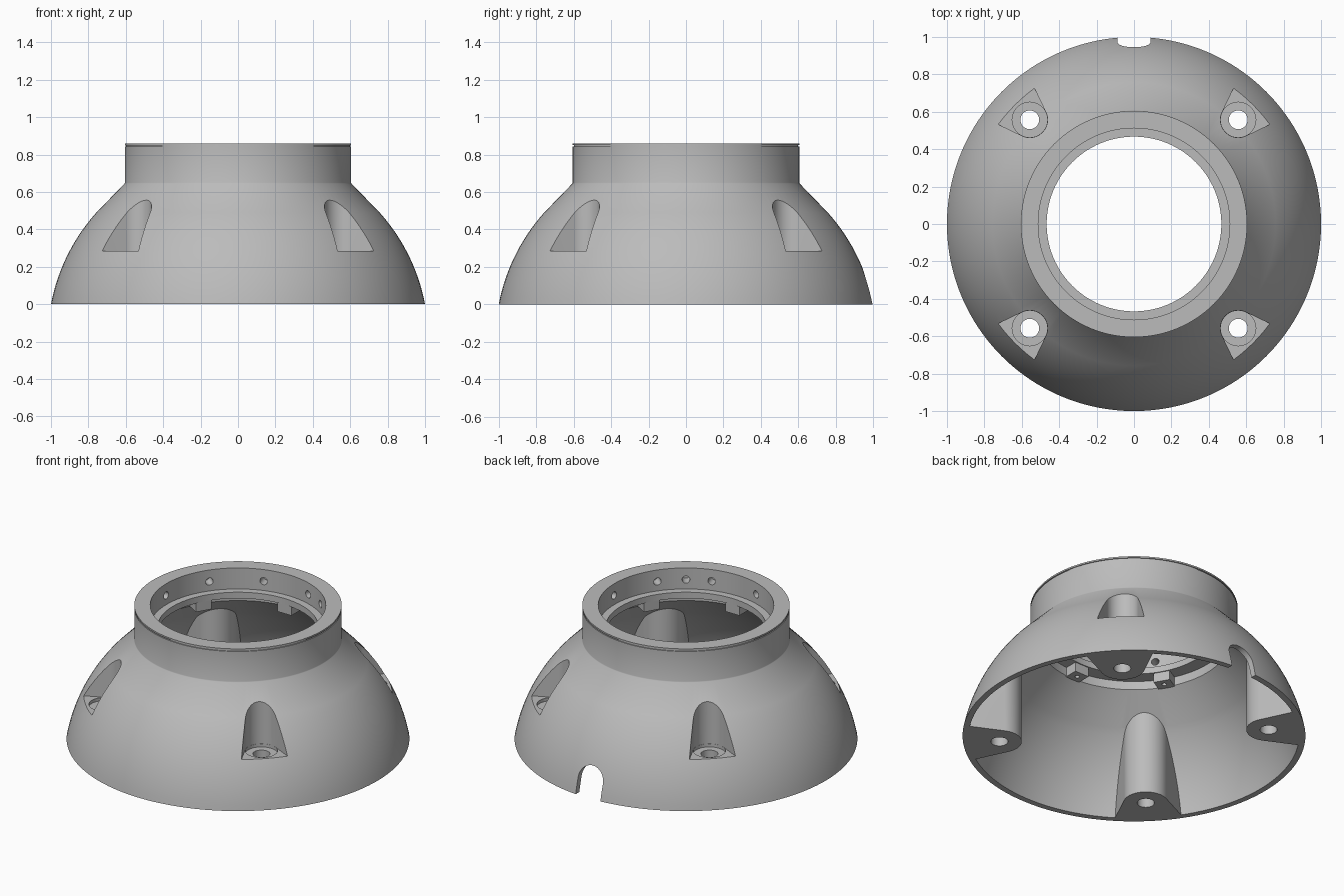
import bpy, bmesh
from math import sin, cos, pi, radians, sqrt, tan
from mathutils import Matrix

cube = bpy.data.objects.get("Cube")
if cube:
    bpy.data.objects.remove(cube, do_unlink=True)

grey = bpy.data.materials.new("plain grey")
grey.use_nodes = True
color = (0.5, 0.5, 0.5, 1)
grey.diffuse_color = color
grey.node_tree.nodes["Principled BSDF"].inputs["Base Color"].default_value = color


def finish(name, bm):
    bmesh.ops.recalc_face_normals(bm, faces=bm.faces)
    mesh = bpy.data.meshes.new(name)
    bm.to_mesh(mesh)
    bm.free()
    mesh.materials.append(grey)
    obj = bpy.data.objects.new(name, mesh)
    bpy.context.collection.objects.link(obj)
    return obj


def lathe(name, profile, segments=128):
    """Closed profile of (radius, height) turned around z."""
    bm = bmesh.new()
    rings = []
    for r, z in profile:
        if r == 0:
            rings.append([bm.verts.new((0, 0, z))] * segments)
        else:
            rings.append([bm.verts.new((r * cos(2 * pi * i / segments),
                                        r * sin(2 * pi * i / segments), z))
                          for i in range(segments)])
    for a, b in zip(rings, rings[1:] + rings[:1]):
        for i in range(segments):
            j = (i + 1) % segments
            corners = list(dict.fromkeys((a[i], a[j], b[j], b[i])))
            if len(corners) > 2:
                bm.faces.new(corners)
    return finish(name, bm)


def prism(bm, outline, z0, z1, angle):
    """Upright prism, its outline given as (outward, sideways) and turned by angle."""
    turn = Matrix.Rotation(angle, 3, 'Z')
    low, high = ([bm.verts.new(turn @ Matrix.Translation((u, v, z)).translation)
                  for u, v in outline] for z in (z0, z1))
    bm.faces.new(low[::-1])
    bm.faces.new(high)
    n = len(outline)
    for i in range(n):
        j = (i + 1) % n
        bm.faces.new((low[i], low[j], high[j], high[i]))


def circle(u, r, n=40):
    return [(u + r * cos(2 * pi * i / n), r * sin(2 * pi * i / n)) for i in range(n)]


def flared(u, r, reach):
    """Round inner end whose sides open outwards."""
    flare = radians(19.4)
    start = pi / 2 + flare
    n = 32
    arc = [(u + r * cos(start + (2 * pi - 2 * start) * i / n),
            r * sin(start + (2 * pi - 2 * start) * i / n)) for i in range(n + 1)]
    end_v = arc[0][1] + (u + reach - arc[0][0]) * tan(flare)
    return arc + [(u + reach, -end_v), (u + reach, end_v)]


def prisms(name, outline, z0, z1, angles):
    bm = bmesh.new()
    for a in angles:
        prism(bm, outline, z0, z1, a)
    return finish(name, bm)


def drill(bm, radius, depth, matrix, n=24):
    bmesh.ops.create_cone(bm, cap_ends=True, segments=n, radius1=radius,
                          radius2=radius, depth=depth, matrix=matrix)


def combine(target, tool, operation):
    mod = target.modifiers.new(operation, 'BOOLEAN')
    mod.object = tool
    mod.operation = operation
    mod.solver = 'EXACT'
    bpy.context.view_layer.objects.active = target
    bpy.ops.object.modifier_apply(modifier=mod.name)
    bpy.data.objects.remove(tool, do_unlink=True)


def dome(radius, top, n=14):
    """Arc of a sphere centred below the base."""
    return [(sqrt(radius ** 2 - (top * i / n + 0.19) ** 2), top * i / n)
            for i in range(n + 1)]


# Domed shell with stepped collar
outer = dome(1.018, 0.49) + [(0.607, 0.645), (0.605, 0.65), (0.605, 0.843),
                             (0.599, 0.843), (0.599, 0.85), (0.605, 0.85), (0.605, 0.86)]
inner = [(0.512, 0.86), (0.512, 0.725), (0.467, 0.725), (0.467, 0.685),
         (0.555, 0.685), (0.555, 0.63)] + dome(0.982, 0.47)[::-1]
housing = lathe("domed_housing", outer + inner)

# Screw columns, trimmed to sit inside the shell wall
corners = [radians(a) for a in (45, 135, 225, 315)]
PILLAR = 0.788
columns = prisms("columns", flared(PILLAR, 0.13, 0.3), 0, 0.8, corners)
trim = lathe("trim", [(0, -0.1), (1.0, -0.1)] + dome(1.0, 0.48)
             + [(0.585, 0.64), (0, 0.64)])
combine(columns, trim, 'INTERSECT')
combine(housing, columns, 'UNION')

# Flared pockets, counterbores and screw holes
for outline, z0, z1 in ((flared(PILLAR, 0.095, 0.4), 0.285, 1.0),
                        (circle(PILLAR, 0.094), 0.265, 0.4),
                        (circle(PILLAR, 0.05), -0.1, 0.4)):
    combine(housing, prisms("cutter", outline, z0, z1, corners), 'DIFFERENCE')

# Arched cable notch at the back
bm = bmesh.new()
arch = [(0.088, -0.1)] + [(0.088 * cos(pi * i / 24), 0.1 + 0.088 * sin(pi * i / 24))
                          for i in range(25)] + [(-0.088, -0.1)]
near, far = ([bm.verts.new((x, y, z)) for x, z in arch] for y in (0.8, 1.2))
bm.faces.new(near)
bm.faces.new(far[::-1])
for i in range(len(arch)):
    j = (i + 1) % len(arch)
    bm.faces.new((near[i], near[j], far[j], far[i]))
combine(housing, finish("notch_cutter", bm), 'DIFFERENCE')

# Blind holes around the inside of the collar
bm = bmesh.new()
for a in [36 * i for i in range(10)] + [55, -55]:
    place = (Matrix.Rotation(radians(a), 4, 'Z') @ Matrix.Translation((0.53, 0, 0.785))
             @ Matrix.Rotation(pi / 2, 4, 'Y'))
    drill(bm, 0.023, 0.1, place)
combine(housing, finish("collar_holes", bm), 'DIFFERENCE')

# Six mounting tabs under the collar ledge, each with a small hole
sixths = [radians(30 + 60 * i) for i in range(6)]
tab = [(0.472, -0.05), (0.575, -0.05), (0.575, 0.05), (0.472, 0.05)]
tabs = prisms("mounting_tabs", tab, 0.625, 0.7, sixths)
combine(tabs, prisms("tab_holes", circle(0.515, 0.014, 16), 0.5, 0.68, sixths), 'DIFFERENCE')

# Smooth shading with sharp edges kept
for obj in (housing, tabs):
    bpy.ops.object.select_all(action='DESELECT')
    obj.select_set(True)
    bpy.context.view_layer.objects.active = obj
    bpy.ops.object.shade_smooth_by_angle(angle=radians(28))
